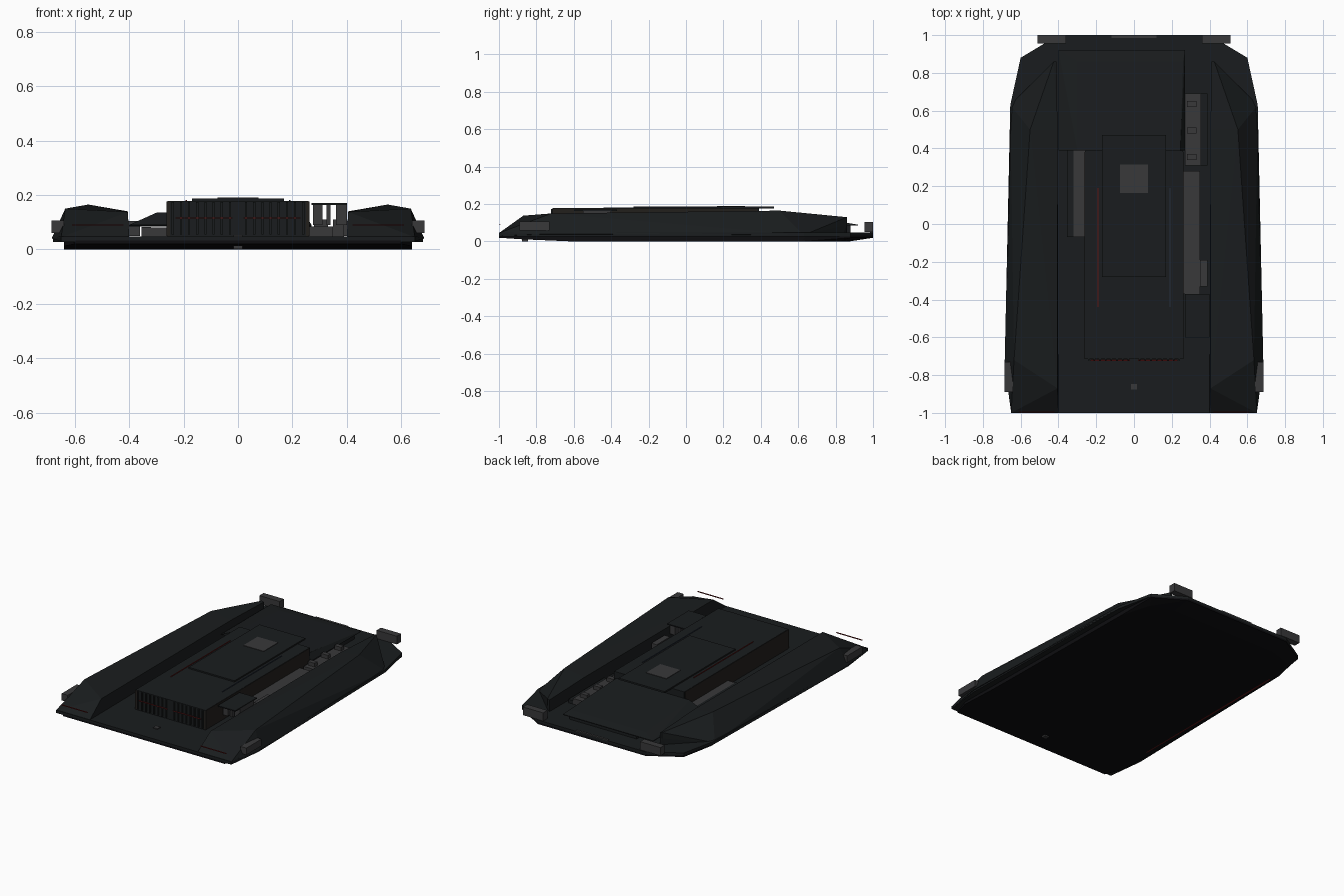
import bpy, bmesh


def material(name, r, g, b):
    m = bpy.data.materials.new(name)
    m.diffuse_color = (r, g, b, 1)
    return m


BODY = material("dark_body", 0.010, 0.012, 0.013)
UNDER = material("black_under", 0.004, 0.004, 0.005)
TRIM = material("grey_trim", 0.04, 0.04, 0.042)
WALL = material("brown_wall", 0.016, 0.014, 0.012)
RED = material("red_light", 0.12, 0.008, 0.008)
BLUE = material("blue_light", 0.02, 0.03, 0.05)


def hull(name, points, mat):
    bm = bmesh.new()
    for p in points:
        bm.verts.new(p)
    res = bmesh.ops.convex_hull(bm, input=bm.verts)
    junk = {e for e in res["geom_interior"] + res["geom_unused"]
            if isinstance(e, bmesh.types.BMVert)}
    bmesh.ops.delete(bm, geom=list(junk), context='VERTS')
    bmesh.ops.recalc_face_normals(bm, faces=bm.faces)
    me = bpy.data.meshes.new(name)
    bm.to_mesh(me)
    bm.free()
    me.materials.append(mat)
    ob = bpy.data.objects.new(name, me)
    bpy.context.collection.objects.link(ob)
    return ob


def box(name, xs, ys, zs, mat=BODY):
    return hull(name, [(x, y, z) for x in xs for y in ys for z in zs], mat)


def both(points):
    return points + [(-x, y, z) for x, y, z in points]


# floor slab with chamfered rear corners
hull("lower_hull", both([
    (0.64, -0.6, 0), (0.62, 0.62, 0), (0.56, 0.82, 0), (0.40, 0.87, 0),
    (0.60, -1, 0.02), (0.60, -1, 0.032), (0.64, -0.88, 0.032), (0.64, -0.88, 0.012),
    (0.62, 0.65, 0.032), (0.60, 0.88, 0.032), (0.60, 0.88, 0.02),
    (0.40, 1, 0.02), (0.40, 1, 0.032)]), UNDER)
rim = [(0.65, -1), (0.68, -0.75), (0.655, 0.63), (0.60, 0.75), (0.60, 0.88), (0.40, 1)]
hull("floor_plate", both([(x, y, z) for x, y in rim for z in (0.028, 0.047)]), BODY)

# parts repeated on each side
for s, side in ((1, "right"), (-1, "left")):
    hull(side + "_pod", [(s * x, y, z) for x, y, z in (
        (0.40, -1, 0.03), (0.65, -1, 0.03), (0.40, -1, 0.045), (0.65, -1, 0.045),
        (0.685, -0.75, 0.04), (0.405, -0.87, 0.138), (0.635, -0.72, 0.15),
        (0.655, 0.63, 0.035), (0.55, 0.50, 0.165), (0.405, 0.50, 0.14),
        (0.41, 0.86, 0.125), (0.425, 0.86, 0.13), (0.425, 0.86, 0.09),
        (0.41, 0.86, 0.04), (0.44, 0.84, 0.04))], BODY)
    box(side + "_side_pad", (s * 0.64, s * 0.685), (-0.89, -0.73), (0.06, 0.106), TRIM)
    box(side + "_rear_block", (s * 0.36, s * 0.51), (0.955, 1.0), (0.05, 0.105), TRIM)
    box(side + "_front_light", (s * 0.42, s * 0.61), (-0.999, -0.992), (0.088, 0.092), RED)
    box(side + "_core_light", (s * 0.02, s * 0.23), (-0.724, -0.718), (0.113, 0.117), RED)
    box(side + "_roof_light", (s * 0.188, s * 0.193), (-0.44, 0.19), (0.178, 0.182),
        RED if s < 0 else BLUE)
    box(side + "_under_light", (s * 0.60, s * 0.61), (-0.6, 0.6), (0.0, 0.003), RED)
    # wall panel along the core
    box(side + "_core_wall", (s * 0.25, s * 0.262), (-0.715, 0.38), (0.05, 0.176), WALL)
    # front grille slats
    for i in range(8):
        x = s * (0.03 + i * 0.03)
        box(side + "_grille_slat", (x - 0.004, x + 0.004), (-0.722, -0.70), (0.055, 0.175))

# raised core and roof plate
box("core_block", (-0.26, 0.26), (-0.715, 0.39), (0.04, 0.178))
box("roof_plate", (-0.17, 0.17), (-0.28, 0.47), (0.176, 0.187))
box("roof_hatch", (-0.075, 0.075), (0.165, 0.315), (0.18, 0.19), TRIM)

# sloping rear deck
hull("rear_deck", [
    (-0.40, 0.39, 0.09), (0.27, 0.39, 0.09), (-0.40, 0.92, 0.085), (0.27, 0.92, 0.085),
    (-0.30, 0.39, 0.135), (0.245, 0.39, 0.135), (-0.30, 0.86, 0.10), (0.26, 0.86, 0.10),
    (-0.40, 0.92, 0.09), (0.27, 0.92, 0.09)], BODY)
box("rear_deck_support", (-0.25, 0.25), (0.39, 0.88), (0.04, 0.09))
box("rear_handle", (-0.12, 0.12), (0.985, 1.0), (0.045, 0.052), TRIM)

# equipment in the left channel
box("left_channel_box", (-0.355, -0.26), (-0.07, 0.39), (0.04, 0.08), TRIM)
box("left_channel_rail", (-0.355, -0.32), (-0.07, 0.39), (0.08, 0.083))

# equipment in the right channel
box("right_shelf", (0.27, 0.40), (-0.60, -0.37), (0.163, 0.17))
for i, (x0, x1) in enumerate(((0.275, 0.31), (0.325, 0.34), (0.36, 0.40))):
    box("shelf_post_%d" % i, (x0, x1), (-0.55, -0.40), (0.09, 0.163), TRIM)
box("right_channel_base", (0.26, 0.35), (-0.37, 0.28), (0.04, 0.085), TRIM)
box("right_channel_module", (0.35, 0.39), (-0.33, -0.19), (0.04, 0.11), TRIM)
box("right_rear_module", (0.27, 0.355), (0.31, 0.69), (0.04, 0.085), TRIM)
box("right_rear_rail", (0.355, 0.39), (0.31, 0.69), (0.04, 0.07))
for y in (0.34, 0.48, 0.62):
    box("right_module_lug", (0.28, 0.33), (y, y + 0.03), (0.085, 0.11), TRIM)

# front sensor passing through the floor
box("front_sensor", (-0.016, 0.016), (-0.876, -0.846), (0.001, 0.053), TRIM)
